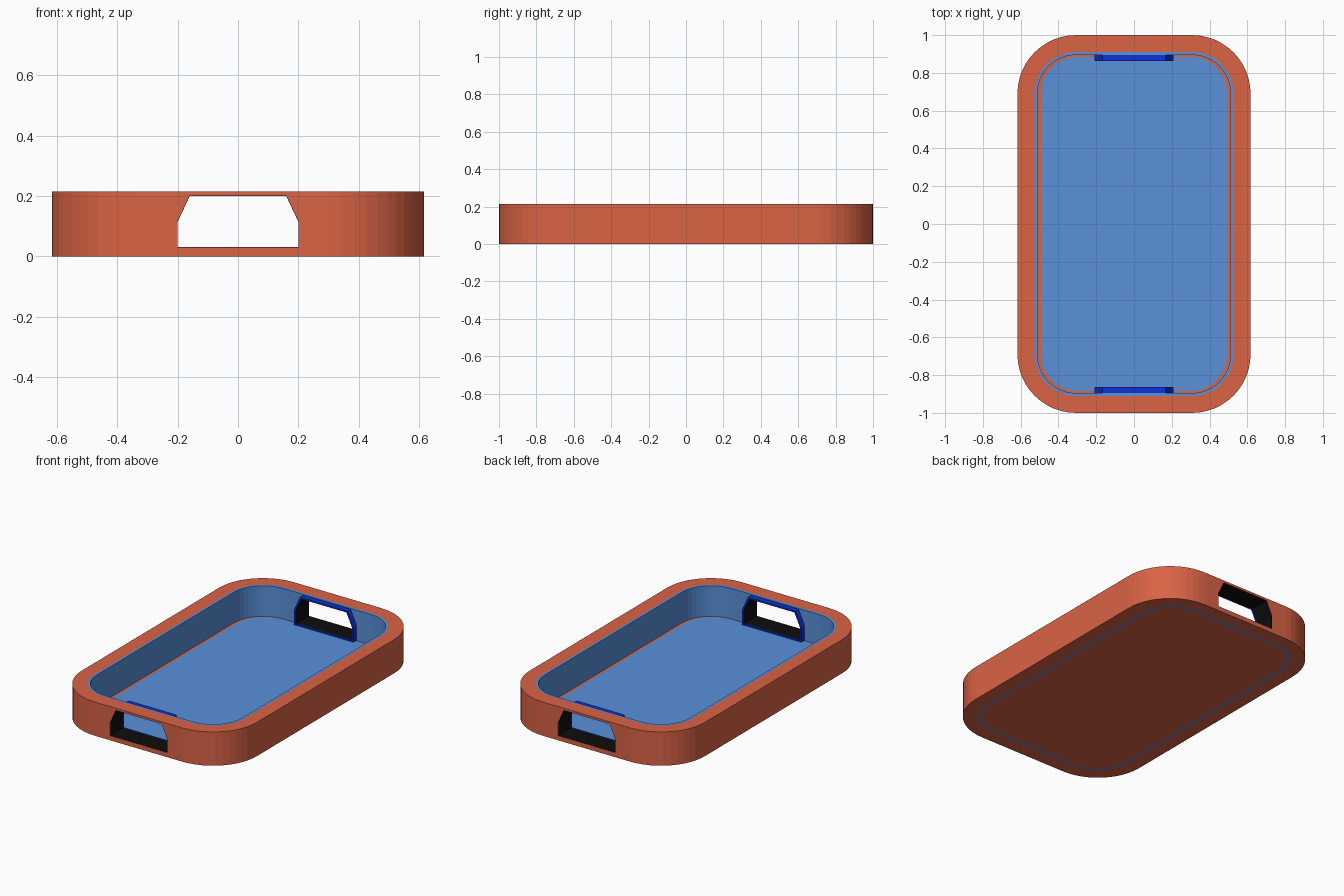
import bpy, bmesh, math

if "Cube" in bpy.data.objects:
    bpy.data.objects.remove(bpy.data.objects["Cube"])

HX, HY, R, H = 0.617, 1.0, 0.31, 0.215   # outer half sizes, corner radius, height
WALL, LINER, FLOOR = 0.09, 0.105, 0.02


def material(name, colour):
    m = bpy.data.materials.new(name)
    m.diffuse_color = (*colour, 1)
    m.use_nodes = True
    m.node_tree.nodes["Principled BSDF"].inputs["Base Color"].default_value = m.diffuse_color
    return m


orange = material("orange", (0.70, 0.125, 0.06))
light_blue = material("light blue", (0.10, 0.28, 0.70))
deep_blue = material("deep blue", (0.004, 0.032, 0.70))
black = material("black", (0.004, 0.004, 0.004))


def outline(dx, dy, z, seg=12):
    """Rounded rectangle inset by dx, dy from the tray outline."""
    hx, hy, r = HX - dx, HY - dy, R - (dx + dy) / 2
    pts = []
    for k, (sx, sy) in enumerate([(1, 1), (-1, 1), (-1, -1), (1, -1)]):
        for i in range(seg + 1):
            a = math.pi / 2 * (k + i / seg)
            pts.append((sx * (hx - r) + r * math.cos(a),
                        sy * (hy - r) + r * math.sin(a), z))
    return pts


def loft(name, loops, mats, closed=False, caps=False, band_mats=None):
    """Join successive point loops; close the section or cap both ends."""
    bm = bmesh.new()
    rings = [[bm.verts.new(p) for p in loop] for loop in loops]
    n = len(rings[0])
    for k in range(len(rings) if closed else len(rings) - 1):
        a, b = rings[k], rings[(k + 1) % len(rings)]
        for i in range(n):
            j = (i + 1) % n
            f = bm.faces.new((a[i], a[j], b[j], b[i]))
            f.material_index = band_mats[k] if band_mats else 0
    if caps:
        bm.faces.new(rings[0][::-1])
        bm.faces.new(rings[-1])
    bmesh.ops.recalc_face_normals(bm, faces=bm.faces)
    me = bpy.data.meshes.new(name)
    bm.to_mesh(me)
    bm.free()
    for m in mats:
        me.materials.append(m)
    ob = bpy.data.objects.new(name, me)
    bpy.context.collection.objects.link(ob)
    return ob


def ring(name, d0, d1, mat):
    return loft(name, [outline(d0, d0, 0), outline(d0, d0, H),
                       outline(d1, d1, H), outline(d1, d1, 0)], [mat], closed=True)


def window(t, y):
    """Handle opening section; t = 0 is the hole, t = 1 the frame's outside."""
    half = [(0.2 + 0.01 * t, 0.03 - 0.01 * t),
            (0.2 + 0.01 * t, 0.115 + 0.002 * t),
            (0.16 + 0.007 * t, 0.2 + 0.01 * t)]
    pts = half + [(-x, z) for x, z in reversed(half)]
    return [(x, y, z) for x, z in pts]


# Tray wall, thin liner, floor and mat
wall = ring("tray_wall", 0, WALL, orange)
liner = ring("wall_liner", WALL, LINER, light_blue)
loft("tray_floor", [outline(LINER, LINER, 0), outline(LINER, LINER, FLOOR)],
     [orange], caps=True)
loft("floor_mat", [outline(0.125, 0.115, FLOOR - 0.005),
                   outline(0.125, 0.115, FLOOR + 0.003)], [light_blue], caps=True)

# Cut the handle openings through both ends
cutter = loft("handle_cutter", [window(0.15, -1.2), window(0.15, 1.2)], [], caps=True)
cutter.hide_render = True
for ob in (wall, liner):
    mod = ob.modifiers.new("handle_holes", 'BOOLEAN')
    mod.operation = 'DIFFERENCE'
    mod.solver = 'EXACT'
    mod.object = cutter
    bpy.context.view_layer.objects.active = ob
    bpy.ops.object.modifier_apply(modifier=mod.name)
bpy.data.objects.remove(cutter)

# Handle frames: black tunnel, deep blue lip and outside
for s, label in ((-1, "front"), (1, "back")):
    loft(label + "_handle_frame",
         [window(0, s * 0.998), window(0, s * 0.87), window(0, s * 0.862),
          window(1, s * 0.862), window(1, s * 0.998)],
         [deep_blue, black], closed=True, band_mats=[1, 0, 0, 0, 1])
